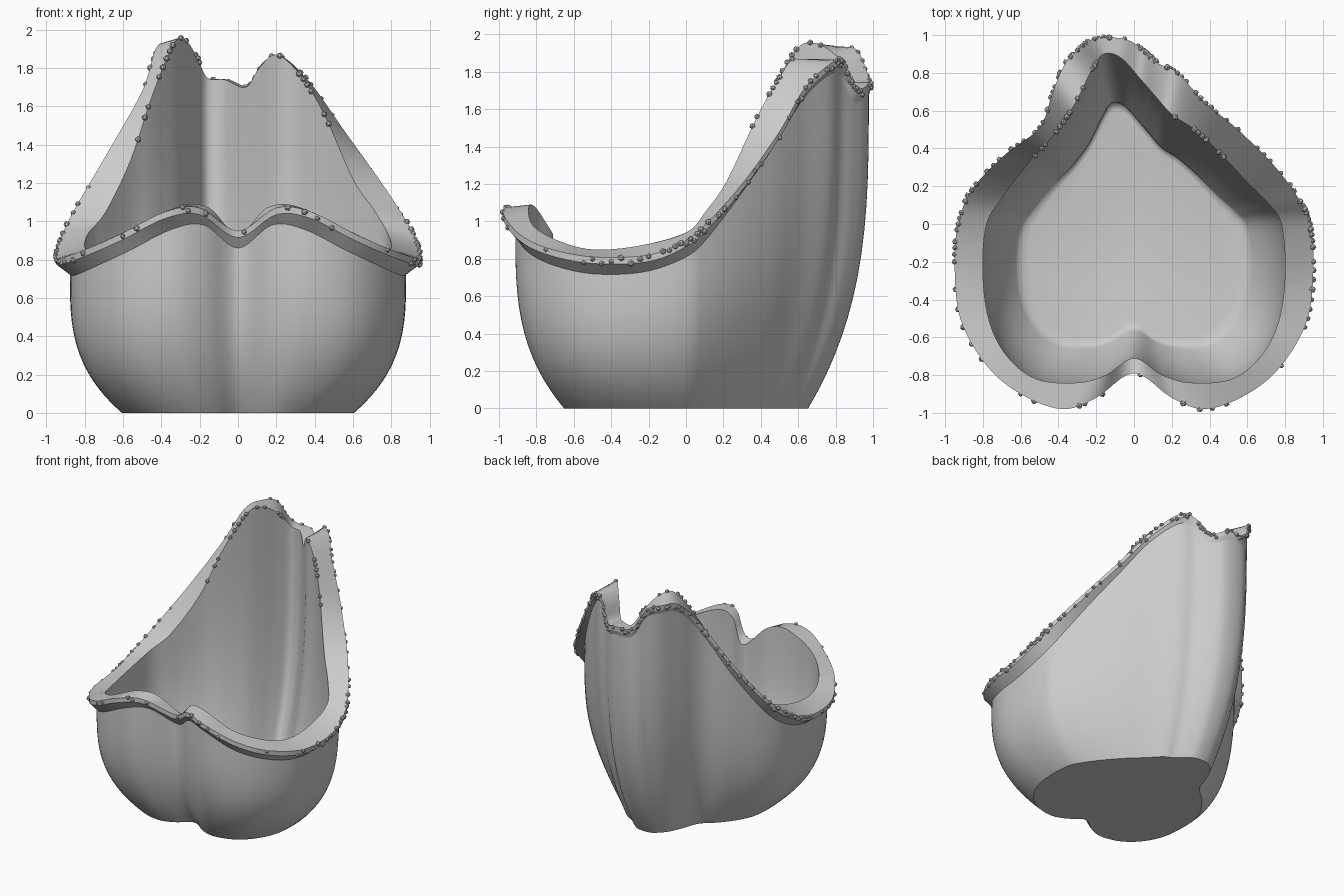
import bpy, bmesh, math, random
from mathutils import Vector, Matrix

default_cube = bpy.data.objects.get("Cube")
if default_cube:
    bpy.data.objects.remove(default_cube, do_unlink=True)

random.seed(4)
STEPS = 6            # samples between neighbouring rim stations
FLOOR = 0.08

grey = bpy.data.materials.new("plain grey")
grey.use_nodes = True
grey.diffuse_color = (0.6, 0.6, 0.6, 1)
grey.node_tree.nodes["Principled BSDF"].inputs["Base Color"].default_value = grey.diffuse_color

# Rim stations: outer edge point, then inner edge point.
# Front half, from the cleft round to the left side (mirrored for the right)
front = [
    ((0, -.79, .95), (0, -.71, .93)),
    ((.2, -.92, 1.07), (.15, -.8, 1.07)),
    ((.38, -.98, 1.05), (.3, -.84, 1.08)),
    ((.6, -.9, .94), (.52, -.82, .98)),
    ((.78, -.75, .86), (.68, -.69, .9)),
    ((.92, -.5, .81), (.77, -.5, .85)),
    ((.95, -.2, .82), (.8, -.25, .87)),
    ((.93, 0, .9), (.78, 0, .94)),
]
# Back half, left side round the uneven point to the right side
back = [
    ((.88, .12, 1), (.71, .11, 1.06)),
    ((.75, .3, 1.2), (.6, .22, 1.22)),
    ((.55, .5, 1.48), (.45, .38, 1.56)),
    ((.38, .64, 1.72), (.32, .5, 1.77)),
    ((.23, .8, 1.86), (.2, .58, 1.87)),
    ((.13, .85, 1.83), (.11, .68, 1.8)),
    ((.05, .92, 1.71), (.04, .76, 1.7)),
    ((-.05, .98, 1.74), (-.07, .88, 1.74)),
    ((-.21, .98, 1.76), (-.16, .9, 1.75)),
    ((-.3, .92, 1.91), (-.22, .82, 1.87)),
    ((-.37, .84, 1.93), (-.28, .7, 1.95)),
    ((-.43, .7, 1.9), (-.34, .59, 1.92)),
    ((-.5, .51, 1.68), (-.45, .44, 1.65)),
    ((-.68, .37, 1.36), (-.56, .32, 1.32)),
    ((-.86, .18, 1.05), (-.69, .15, 1.05)),
]


def mirrored(point):
    return (-point[0], point[1], point[2])


stations = front + back + [(mirrored(o), mirrored(i)) for o, i in reversed(front[1:])]


def smooth_loop(points):
    """Closed smooth curve through the points."""
    points = [Vector(p) for p in points]
    count = len(points)
    loop = []
    for k in range(count):
        a, b, c, d = (points[(k + j) % count] for j in (-1, 0, 1, 2))
        for s in range(STEPS):
            t = s / STEPS
            loop.append(b + 0.5 * t * ((c - a) + t * ((2 * a - 5 * b + 4 * c - d)
                                                      + t * (3 * (b - c) + d - a))))
    return loop


def belly(t):
    """Width of the tub at a fraction t of its wall height."""
    return 0.69 + 0.31 * (1 - (1 - t) ** 3.1)


def shrunk(p, factor, z):
    """A rim point drawn in towards the middle of the base."""
    return Vector((p.x * factor, p.y * factor - 0.07 * (1 - factor), z))


def wall_ring(top, t, bottom):
    """One ring of a wall, below the given top loop."""
    ring = []
    for p in top:
        z = bottom + (p.z - bottom) * t
        ring.append(shrunk(p, belly(z / p.z), z))
    return ring


def flat_ring(top, factor, z):
    return [shrunk(p, factor, z) for p in top]


outer_top = smooth_loop([s[0] for s in stations])
inner_top = smooth_loop([s[1] for s in stations])
outer_low = [p - Vector((0, 0, 0.035)) for p in outer_top]

# The lip overhangs the wall widely in front and narrowly at the tall back
wall_top = []
for o, i in zip(outer_top, inner_top):
    rise = min(max((o.z - 0.9) / 0.8, 0), 1) if o.y > 0 else 0
    p = i.lerp(o, 0.52 + 0.36 * rise)
    p.z = o.z - 0.09 + 0.02 * rise
    wall_top.append(p)

# Tub: base, outer wall, lip, inner wall and rounded floor as one closed skin
fractions = [(k / 16) ** 1.5 for k in range(17)]
rings = [wall_ring(wall_top, t, 0) for t in fractions]
rings += [outer_low, outer_top]
rings += [wall_ring(inner_top, t, FLOOR) for t in reversed(fractions)]
rings += [flat_ring(inner_top, 0.74, 0.066), flat_ring(inner_top, 0.69, 0.058)]

bm = bmesh.new()
grid = [[bm.verts.new(p) for p in ring] for ring in rings]
for low, high in zip(grid, grid[1:]):
    for k in range(len(low)):
        n = (k + 1) % len(low)
        bm.faces.new((low[k], low[n], high[n], high[k]))
bm.faces.new(list(reversed(grid[0])))
bm.faces.new(grid[-1])
bmesh.ops.recalc_face_normals(bm, faces=bm.faces[:])

# Smooth everywhere except along the base and the edges of the lip
for face in bm.faces:
    face.smooth = True
wall_end = len(fractions) - 1
for ring in (grid[0], *grid[wall_end:wall_end + 4]):
    for k in range(len(ring)):
        bm.edges.get((ring[k - 1], ring[k])).smooth = False


def make_object(name, bm):
    mesh = bpy.data.meshes.new(name)
    bm.to_mesh(mesh)
    bm.free()
    mesh.materials.append(grey)
    obj = bpy.data.objects.new(name, mesh)
    bpy.context.collection.objects.link(obj)


make_object("heart_tub", bm)

# Tiny faceted beads along the lip: thick on the outer edge at the sides and
# back, sparse in front, with a few on the inner edge of the tall shoulders
bm = bmesh.new()


def add_bead(spot):
    turn = Matrix.Rotation(random.uniform(0, math.pi), 4, Vector((1, 2, random.random())))
    bmesh.ops.create_icosphere(bm, subdivisions=1, radius=random.uniform(0.014, 0.019),
                               matrix=Matrix.Translation(spot) @ turn)


for top, low, inner in zip(outer_top, outer_low, inner_top):
    if random.random() < (0.2 if top.y < -0.55 else 0.8):
        add_bead(top.lerp(low, random.random()))
    if inner.z > 1.4 and abs(inner.x) > 0.2 and random.random() < 0.6:
        add_bead(inner)
make_object("rim_beads", bm)
